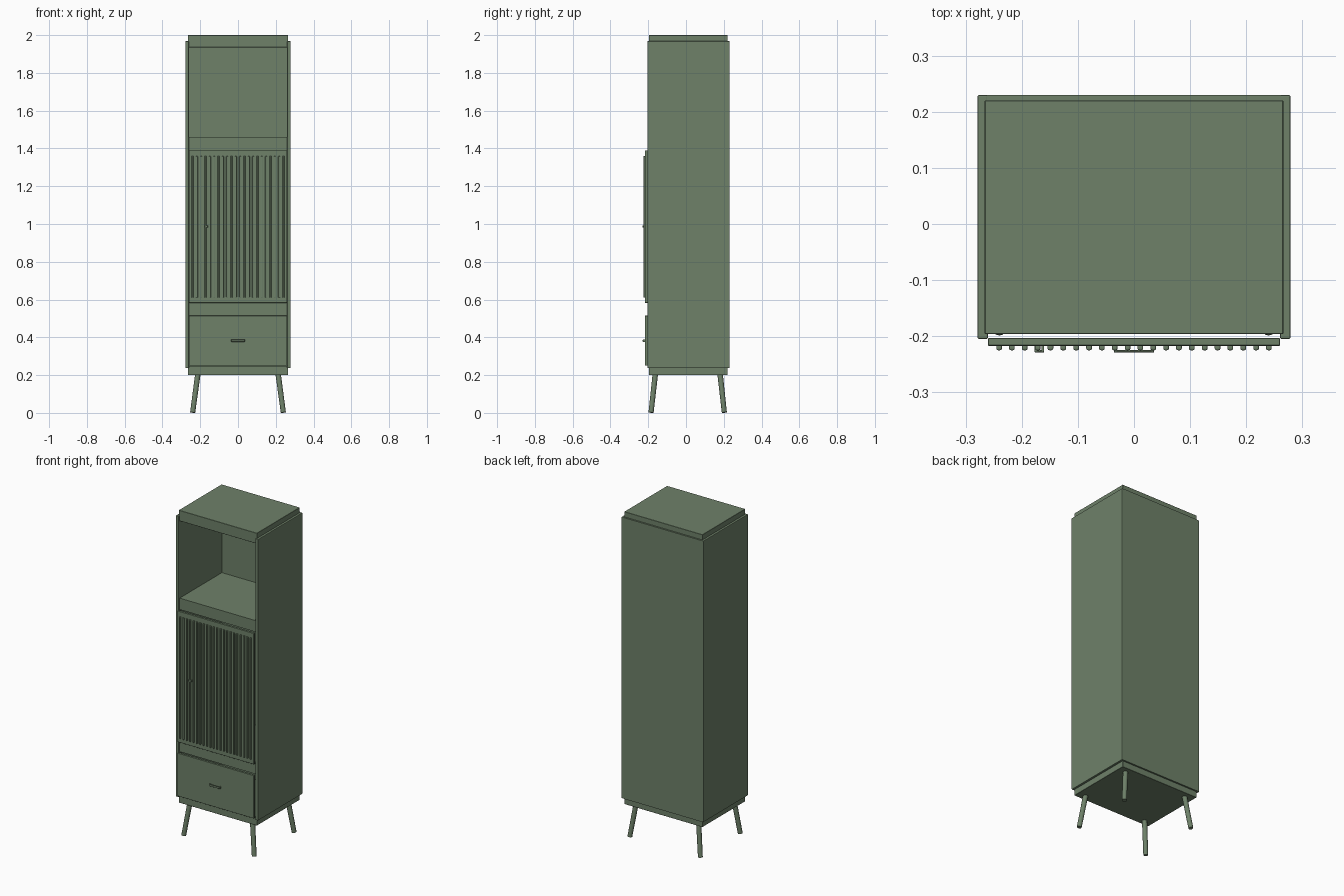
import bpy
from mathutils import Vector

cube = bpy.data.objects.get("Cube")
if cube:
    bpy.data.objects.remove(cube, do_unlink=True)

green = bpy.data.materials.new("sage_green")
green.use_nodes = True
colour = (0.156, 0.22, 0.141, 1)
green.diffuse_color = colour
green.node_tree.nodes["Principled BSDF"].inputs["Base Color"].default_value = colour


def box(name, x, y, z, bevel=0.0, segments=1):
    """Box spanning the given (min, max) ranges, with optional softened edges."""
    spans = (x, y, z)
    bpy.ops.mesh.primitive_cube_add(size=1, location=[(a + b) / 2 for a, b in spans])
    ob = bpy.context.object
    ob.name = name
    ob.scale = [b - a for a, b in spans]
    bpy.ops.object.transform_apply(location=False, rotation=False, scale=True)
    ob.data.materials.append(green)
    if bevel:
        mod = ob.modifiers.new("soft_edges", 'BEVEL')
        mod.width = bevel
        mod.segments = segments
    return ob


def rod(name, start, end, radius_start, radius_end):
    """Tapered round rod between two points."""
    a, b = Vector(start), Vector(end)
    bpy.ops.mesh.primitive_cone_add(vertices=24, radius1=radius_start, radius2=radius_end,
                                    depth=(b - a).length, location=(a + b) / 2)
    ob = bpy.context.object
    ob.name = name
    ob.rotation_euler = (b - a).to_track_quat('Z', 'Y').to_euler()
    ob.data.materials.append(green)
    bpy.ops.object.shade_smooth_by_angle()


# Carcass: sides, back, top, bottom and shelves
box("left_side", (0.26, 0.279), (-0.205, 0.23), (0.237, 1.968), 0.003, 2)
box("right_side", (-0.279, -0.26), (-0.205, 0.23), (0.237, 1.968), 0.003, 2)
box("back_panel", (-0.262, 0.262), (0.215, 0.23), (0.237, 1.968))
width, depth = (-0.266, 0.266), (-0.196, 0.22)
inner = (-0.261, 0.261)
box("top_panel", width, depth, (1.935, 2.0), 0.001)
box("bottom_panel", width, depth, (0.2, 0.248), 0.001)
box("niche_shelf", inner, depth, (1.39, 1.46))
box("drawer_divider", inner, depth, (0.515, 0.583))

# Drawer front and reeded door
front = (-0.217, -0.203)
box("drawer_front", (-0.26, 0.26), front, (0.25, 0.515), 0.001)
box("door_panel", (-0.26, 0.26), front, (0.583, 1.39), 0.001)
slats = 22
pitch = 0.0229
for i in range(slats):
    x = (i - (slats - 1) / 2) * pitch
    box("door_slat", (x - 0.005, x + 0.005), (-0.225, -0.215), (0.61, 1.36), 0.003, 3)


# Handles: thin bar on two short posts
def handle(name, x0, x1, z, half):
    box(name + "_bar", (x0, x1), (-0.229, -0.225), (z - half, z + half), 0.001)
    for x in (x0, x1 - 0.005):
        box(name + "_post", (x, x + 0.005), (-0.226, -0.216), (z - half, z + half))


handle("drawer_handle", -0.036, 0.036, 0.382, 0.006)
handle("door_handle", -0.177, -0.16, 0.987, 0.006)

# Splayed legs
for side, sx in (("left", 1), ("right", -1)):
    for end, top_y, foot_y in (("front", -0.162, -0.185), ("back", 0.18, 0.203)):
        rod(f"{end}_{side}_leg", (sx * 0.24, foot_y, 0.002), (sx * 0.212, top_y, 0.21), 0.0135, 0.0145)
